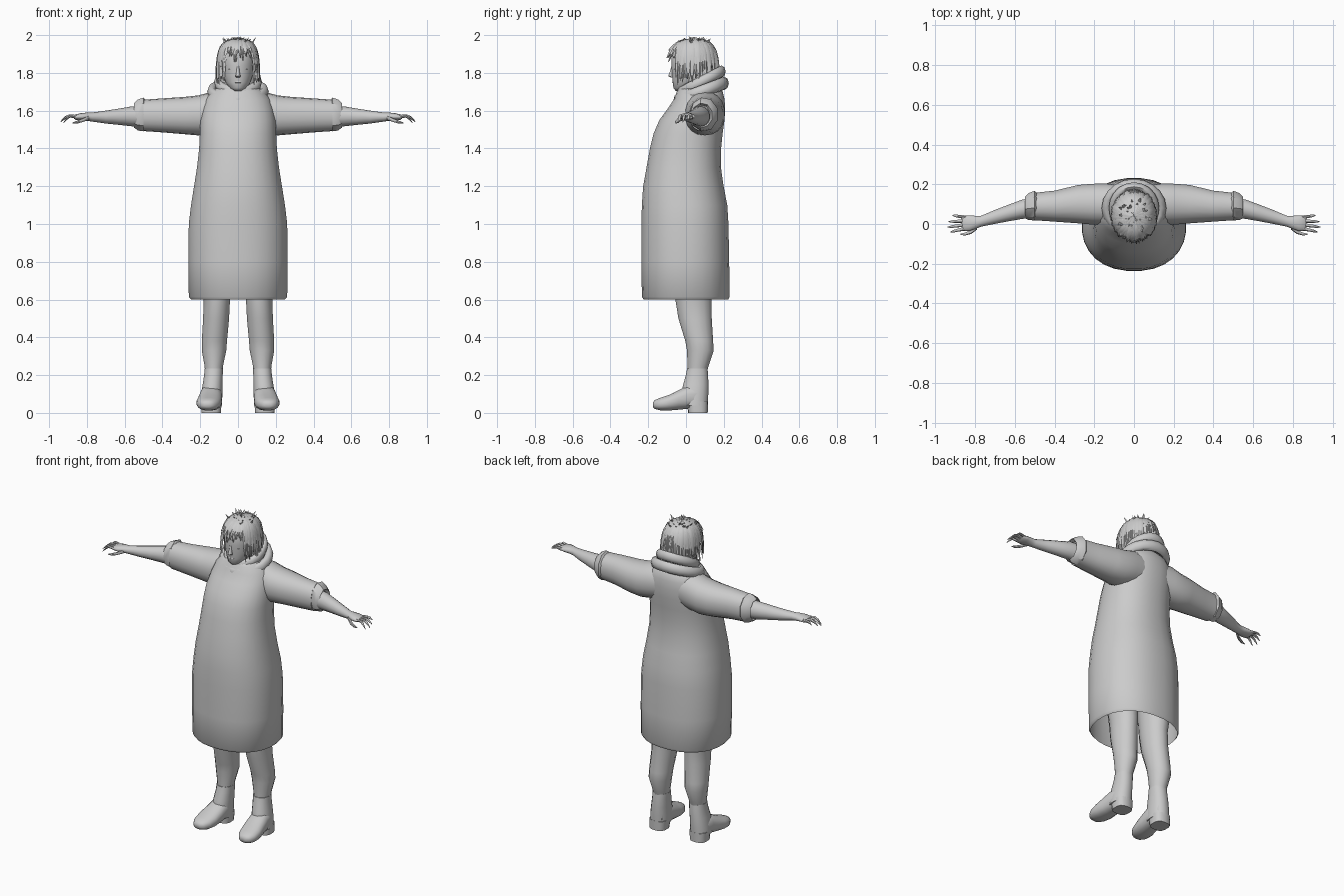
import bpy, bmesh, math, random
from mathutils import Vector

random.seed(4)
cloth = bpy.data.materials.new("plain grey")
cloth.diffuse_color = (0.6, 0.6, 0.6, 1)
X, Y, Z = Vector((1, 0, 0)), Vector((0, 1, 0)), Vector((0, 0, 1))


def finish(name, bm, angle=50, recalc=True):
    if recalc:
        bmesh.ops.recalc_face_normals(bm, faces=bm.faces[:])
    me = bpy.data.meshes.new(name)
    bm.to_mesh(me)
    bm.free()
    me.materials.append(cloth)
    ob = bpy.data.objects.new(name, me)
    bpy.context.collection.objects.link(ob)
    bpy.ops.object.select_all(action='DESELECT')
    ob.select_set(True)
    bpy.context.view_layer.objects.active = ob
    bpy.ops.object.shade_smooth_by_angle(angle=math.radians(angle))
    return ob


def loft(bm, sections, u, v, n=16, power=2.0, side=1, caps=(True, True)):
    """Skin rounded sections (x, y, z, radius_u, radius_v); side=-1 mirrors in x."""
    rings = []
    for x, y, z, a, b in sections:
        ring = []
        for i in range(n):
            t = 2 * math.pi * (i + 0.5) / n
            c, s = math.cos(t), math.sin(t)
            p = Vector((x, y, z))
            p += u * a * math.copysign(abs(c) ** (2 / power), c)
            p += v * b * math.copysign(abs(s) ** (2 / power), s)
            ring.append(bm.verts.new((p.x * side, p.y, p.z)))
        rings.append(ring)
    for r, q in zip(rings, rings[1:]):
        for i in range(n):
            bm.faces.new((r[i], r[(i + 1) % n], q[(i + 1) % n], q[i]))
    for ring, cap in ((rings[0], caps[0]), (rings[-1], caps[1])):
        if cap:
            bm.faces.new(ring)


# Long coat: z, half width, front y, back y (open at the hem)
bm = bmesh.new()
coat = [(0.60, .25, -.225, .225), (0.615, .262, -.235, .232), (0.80, .264, -.237, .23),
        (1.0, .262, -.237, .226), (1.1, .25, -.235, .22), (1.2, .234, -.228, .20),
        (1.3, .218, -.21, .186), (1.4, .207, -.192, .187), (1.48, .203, -.172, .195),
        (1.55, .20, -.142, .205), (1.61, .19, -.098, .208), (1.66, .175, -.065, .205),
        (1.70, .145, -.05, .195), (1.73, .10, -.03, .17)]
loft(bm, [(0, (f + b) / 2, z, w, (b - f) / 2) for z, w, f, b in coat], X, Y, 28, 2.25,
     caps=(False, True))
finish("coat", bm)

# Cowl collar: two tilted fabric rolls
for name, zc, rise, rx, ry, tube, tall in (("collar_lower_roll", 1.70, .045, .138, .122, .025, .035),
                                           ("collar_upper_roll", 1.752, .055, .105, .108, .022, .032)):
    bm = bmesh.new()
    rings = []
    for i in range(20):
        t = 2 * math.pi * i / 20
        c, s = math.cos(t), math.sin(t)
        ctr = Vector((rx * c, .08 + ry * s, zc + rise * s))
        rings.append([bm.verts.new(ctr + Vector((c, s, 0)) * tube * math.cos(k * math.pi / 4)
                                   + Z * tall * math.sin(k * math.pi / 4)) for k in range(8)])
    for i in range(20):
        a, b = rings[i], rings[(i + 1) % 20]
        for k in range(8):
            bm.faces.new((a[k], b[k], b[(k + 1) % 8], a[(k + 1) % 8]))
    finish(name, bm, 60)

for side, tag in ((-1, "left"), (1, "right")):
    # Wide sleeve
    bm = bmesh.new()
    loft(bm, [(.04, .10, 1.60, .09, .10), (.14, .10, 1.59, .105, .11), (.21, .10, 1.575, .104, .106),
              (.28, .10, 1.574, .098, .099), (.40, .09, 1.575, .079, .09),
              (.50, .088, 1.575, .07, .083)], Y, Z, 18, 2.2, side)
    finish("sleeve_" + tag, bm)
    # Turned-back cuff
    bm = bmesh.new()
    loft(bm, [(.485, .09, 1.577, .066, .075), (.50, .095, 1.58, .077, .091),
              (.53, .09, 1.577, .07, .083), (.55, .085, 1.575, .056, .066),
              (.53, .085, 1.575, .045, .055)], Y, Z, 9, 2, side)
    finish("cuff_" + tag, bm, 35)
    # Forearm and palm
    bm = bmesh.new()
    loft(bm, [(.50, .08, 1.57, .052, .055), (.56, .075, 1.57, .05, .053), (.63, .056, 1.568, .043, .043),
              (.70, .036, 1.566, .036, .034), (.77, .014, 1.566, .028, .024),
              (.80, .008, 1.568, .034, .022), (.83, .004, 1.568, .041, .019),
              (.86, .004, 1.566, .040, .014), (.868, .004, 1.565, .034, .008)], Y, Z, 14, 2, side)
    finish("forearm_" + tag, bm)
    # Fingers and thumb: root y, tip x, tip y, tip z
    bm = bmesh.new()
    for y0, x1, y1, z1 in ((-.022, .925, -.04, 1.535), (-.003, .94, -.016, 1.54),
                           (.016, .935, .012, 1.55), (.034, .915, .044, 1.56)):
        xm, ym = .85 + (x1 - .85) * .5, (y0 + y1) / 2
        loft(bm, [(.845, y0, 1.567, .010, .010), (xm, ym, 1.572, .008, .008),
                  ((xm + x1) / 2, (ym + y1) / 2, (1.572 + z1) / 2 + .004, .007, .007),
                  (x1, y1, z1, .002, .002)], Y, Z, 7, 2, side)
    loft(bm, [(.79, -.015, 1.562, .013, .012), (.82, -.04, 1.55, .010, .010),
              (.85, -.05, 1.54, .008, .008), (.875, -.052, 1.535, .003, .003)], Y, Z, 7, 2, side)
    finish("fingers_" + tag, bm)
    # Leg
    bm = bmesh.new()
    loft(bm, [(.125, .035, .85, .10, .11), (.112, .04, .6, .071, .098), (.116, .048, .5, .07, .09),
              (.125, .07, .38, .068, .075), (.127, .076, .33, .066, .072), (.128, .064, .25, .05, .057),
              (.128, .058, .19, .045, .047)], X, Y, 16, 2, side)
    finish("leg_" + tag, bm)
    # Boot ankle
    bm = bmesh.new()
    loft(bm, [(.128, .060, .235, .050, .055), (.13, .058, .20, .05, .06), (.135, .052, .15, .053, .068),
              (.14, .045, .09, .058, .074), (.142, .046, .04, .058, .07)], X, Y, 16, 2.2, side)
    finish("boot_ankle_" + tag, bm)
    # Boot foot, heel to toe
    bm = bmesh.new()
    loft(bm, [(.138, .10, .09, .04, .05), (.14, .06, .085, .056, .065), (.143, .01, .083, .06, .062),
              (.148, -.04, .068, .064, .052), (.154, -.09, .054, .066, .042),
              (.158, -.135, .047, .058, .034), (.16, -.165, .044, .038, .024),
              (.16, -.176, .044, .018, .012)], X, Z, 16, 2.4, side)
    finish("boot_foot_" + tag, bm)
    # Boot heel block
    bm = bmesh.new()
    loft(bm, [(.142, .063, 0, .052, .052), (.141, .061, .06, .056, .056)], X, Y, 14, 2.8, side)
    finish("boot_heel_" + tag, bm, 40)

# Neck and head
bm = bmesh.new()
loft(bm, [(0, .07, 1.64, .06, .065), (0, .06, 1.76, .055, .06)], X, Y, 14)
finish("neck", bm)
bm = bmesh.new()
loft(bm, [(0, -.03, 1.705, .022, .025), (0, -.015, 1.72, .045, .052), (0, .005, 1.75, .066, .076),
          (0, .02, 1.79, .08, .095), (0, .03, 1.84, .088, .108), (0, .035, 1.89, .09, .112),
          (0, .04, 1.94, .075, .095), (0, .04, 1.965, .04, .05)], X, Y, 20)
finish("head", bm, 70)

# Nose, lips and eyes
bm = bmesh.new()
loft(bm, [(0, -.068, 1.775, .012, .012), (0, -.078, 1.783, .014, .018),
          (0, -.074, 1.81, .008, .011), (0, -.072, 1.84, .006, .005)], X, Y, 8)
finish("nose", bm)
bm = bmesh.new()
loft(bm, [(0, -.062, 1.742, .012, .004), (0, -.064, 1.749, .02, .010),
          (0, -.066, 1.757, .016, .006)], X, Y, 8)
finish("lips", bm)
bm = bmesh.new()
for side in (-1, 1):
    loft(bm, [(.035, -.05, 1.812, .008, .008), (.035, -.055, 1.819, .016, .009),
              (.035, -.054, 1.826, .008, .007)], X, Y, 8, 2, side)
finish("eyes", bm)

# Hair: radius as a fraction of the full outline, by height
outline = [(1.98, 0), (1.978, .35), (1.965, .62), (1.935, .84), (1.89, .95), (1.83, 1.0), (1.72, 1.0)]


def hair_scale(z):
    for (za, ra), (zb, rb) in zip(outline, outline[1:]):
        if z >= zb:
            return ra + (rb - ra) * (za - z) / (za - zb)
    return 1.0


def hair_point(t, z, lift):
    s = hair_scale(min(z, 1.98)) + lift
    return Vector((.106 * s * math.sin(t), .04 - .122 * s * math.cos(t), z))


# Scalp cap under the strands
bm = bmesh.new()
loft(bm, [(0, .045, z, .104 * r, .118 * r) for z, r in
          ((1.87, .95), (1.9, .93), (1.935, .83), (1.962, .6), (1.975, .33))], X, Y, 20)
loft(bm, [(0, .075, z, .100, .083) for z in (1.75, 1.80, 1.88)], X, Y, 20)
finish("hair_cap", bm)

# Pointed strands running from the crown; short fringe in front (t = 0)
bm = bmesh.new()
count = 44
for layer in range(3):
    for i in range(count):
        t = 2 * math.pi * (i + layer / 3) / count + random.uniform(-.04, .04)
        facing = abs((t + math.pi) % (2 * math.pi) - math.pi)
        fringe = facing < .75
        end = 1.865 if fringe else 1.745
        end += random.uniform(-.012, .03) + layer * .012
        lift = layer * .035 + random.uniform(-.02, .03)
        top = 1.977 + random.uniform(-.006, .012)
        twist = random.uniform(-.09, .09)
        rows = []
        for k in range(7):
            f = k / 6
            z = top + (end - top) * f ** 1.7
            w = .12 * (1 - f ** 4) + .01
            out = lift + (.10 * f ** 3 if fringe else .02 * f)
            a = t + twist * f
            rows.append([bm.verts.new(hair_point(a - w, z, out)),
                         bm.verts.new(hair_point(a, z, out + .035)),
                         bm.verts.new(hair_point(a + w, z, out))])
        for p, q in zip(rows, rows[1:]):
            for j in (0, 1):
                bm.faces.new((p[j], q[j], q[j + 1], p[j + 1]))
# Small upright tufts at the crown
for i in range(36):
    t, r = random.uniform(0, 6.28), random.uniform(.01, .075)
    base = Vector((r * math.sin(t), .05 - r * math.cos(t), 1.962 - r * .12))
    lean = Vector((math.sin(t), -math.cos(t), 0))
    turn = Vector((lean.y, -lean.x, 0)) * .012
    tip = base + lean * .03 + Z * random.uniform(.02, .036)
    a, b, c, d = (bm.verts.new(p) for p in (base - turn, base + turn, base + lean * .014, tip))
    for f in ((a, b, d), (b, c, d), (c, a, d)):
        bm.faces.new(f)
finish("hair_strands", bm, 40)
